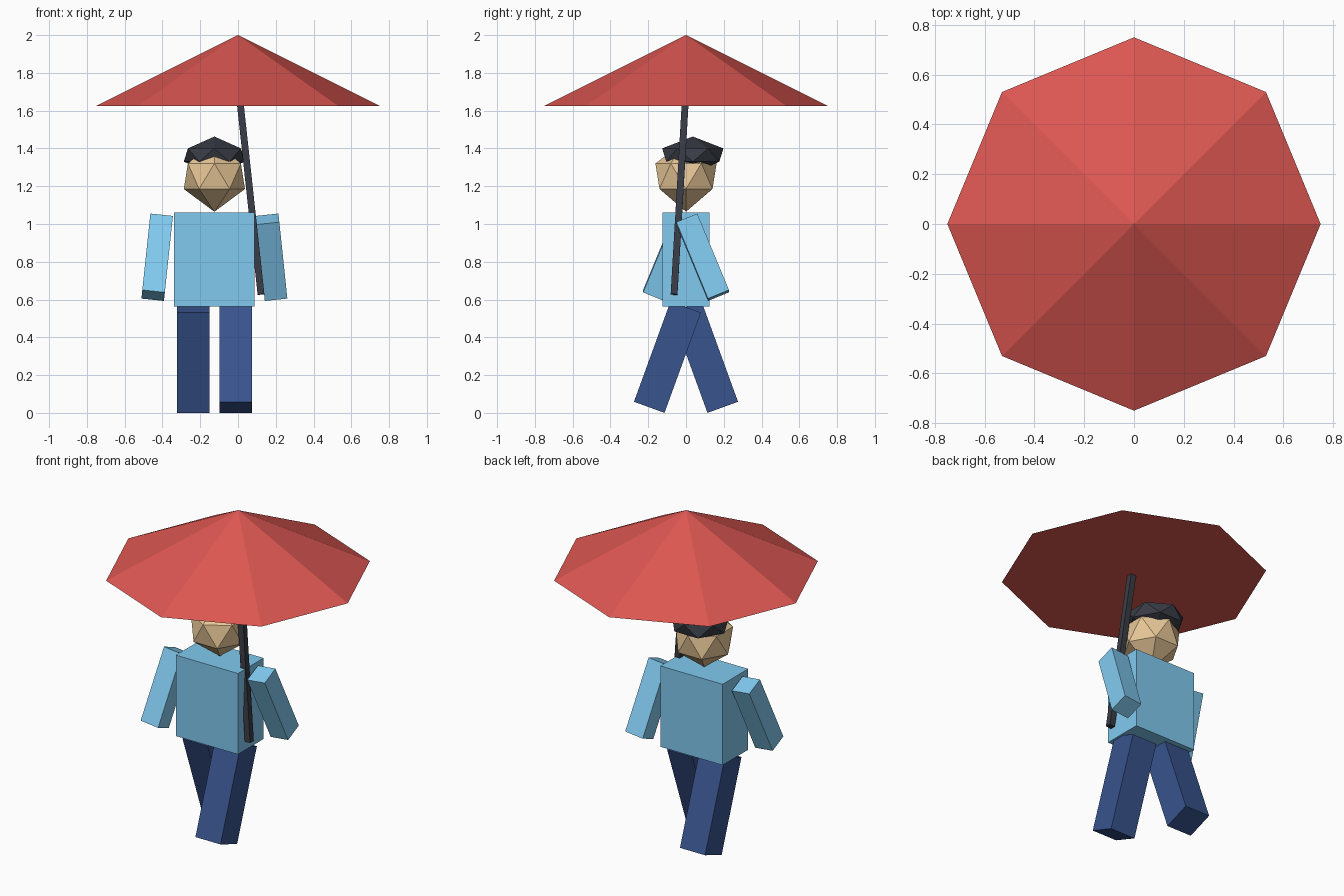
import bpy, bmesh
from math import cos, sin, pi, radians

if "Cube" in bpy.data.objects:
    bpy.data.objects.remove(bpy.data.objects["Cube"])

MID = -0.125  # x of the walker's own centre line


def material(name, rgb):
    m = bpy.data.materials.new(name)
    m.diffuse_color = (*rgb, 1)
    m.use_nodes = True
    m.node_tree.nodes["Principled BSDF"].inputs["Base Color"].default_value = m.diffuse_color
    return m


RED = material("red", (0.72, 0.095, 0.083))
BLUE = material("light_blue", (0.22, 0.59, 0.87))
NAVY = material("navy", (0.040, 0.088, 0.27))
SKIN = material("skin", (0.80, 0.57, 0.31))
DARK = material("dark", (0.040, 0.045, 0.060))


def finish(name, bm, mat, loc=(0, 0, 0), rot=(0, 0, 0)):
    bmesh.ops.recalc_face_normals(bm, faces=bm.faces)
    mesh = bpy.data.meshes.new(name)
    bm.to_mesh(mesh)
    bm.free()
    mesh.materials.append(mat)
    ob = bpy.data.objects.new(name, mesh)
    ob.location = loc
    ob.rotation_euler = [radians(a) for a in rot]
    bpy.context.collection.objects.link(ob)
    return ob


def box(name, size, loc, mat, rot=(0, 0, 0)):
    bm = bmesh.new()
    bmesh.ops.create_cube(bm, size=1)
    bmesh.ops.scale(bm, vec=size, verts=bm.verts)
    return finish(name, bm, mat, loc, rot)


def faceted_ball(name, radius, height, loc, mat, n=6):
    """Two staggered rings closed by a point at the top and the bottom."""
    bm = bmesh.new()

    def ring(z, shift):
        return [bm.verts.new((radius * cos((i + shift) * 2 * pi / n),
                              radius * sin((i + shift) * 2 * pi / n), z))
                for i in range(n)]

    low, high = ring(-0.36 * height, 0), ring(0.36 * height, 0.5)
    bottom, top = bm.verts.new((0, 0, -height)), bm.verts.new((0, 0, height))
    for i in range(n):
        j = (i + 1) % n
        bm.faces.new((bottom, low[j], low[i]))
        bm.faces.new((low[i], low[j], high[i]))
        bm.faces.new((low[j], high[j], high[i]))
        bm.faces.new((top, high[i], high[j]))
    return finish(name, bm, mat, loc)


# Umbrella canopy: eight-sided closed cone
bm = bmesh.new()
bmesh.ops.create_cone(bm, cap_ends=True, segments=8, radius1=0.75, radius2=0, depth=0.375)
bmesh.ops.remove_doubles(bm, verts=bm.verts, dist=1e-4)
finish("umbrella_canopy", bm, RED, (0, 0, 1.8125))

# Umbrella pole: slanted square rod ending inside the canopy
box("umbrella_pole", (0.036, 0.036, 1.1), (0.0625, -0.0315, 1.173), DARK, (-3.3, -6.2, 0))

# Torso, head and hair
box("torso", (0.425, 0.25, 0.5), (MID, 0, 0.812), BLUE)
faceted_ball("head", 0.162, 0.188, (MID, 0, 1.253), SKIN)
faceted_ball("hair", 0.162, 0.098, (MID, 0.036, 1.365), DARK)

# Arms and legs swing in opposite directions
for side, s in (("left", 1), ("right", -1)):
    box(side + "_arm", (0.12, 0.12, 0.44), (MID + s * 0.303, s * 0.088, 0.824),
        BLUE, (s * 22.4, -s * 6, 0))
    box(side + "_leg", (0.172, 0.172, 0.565), (MID + s * 0.1125, -s * 0.098, 0.295),
        NAVY, (-s * 20, 0, 0))
